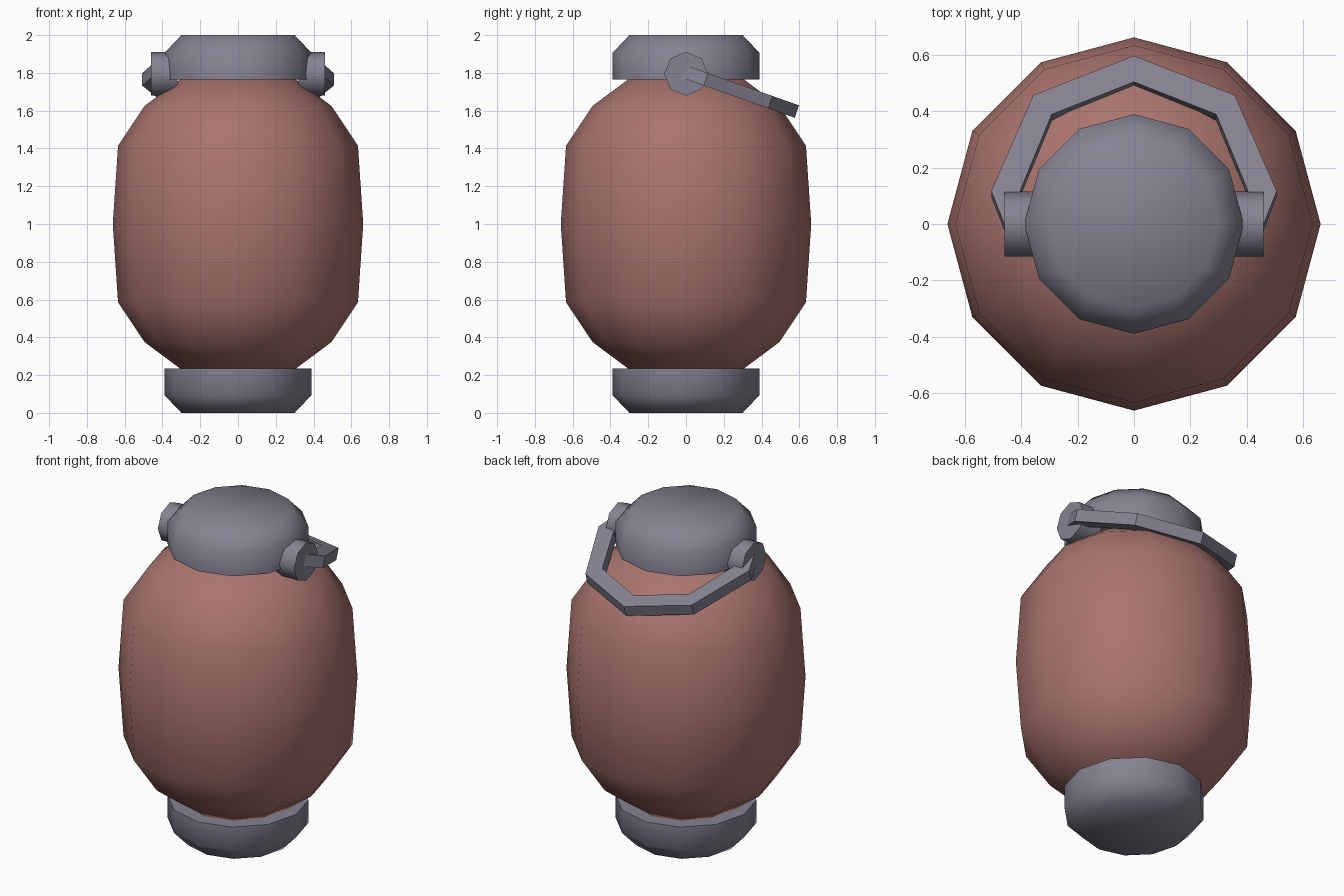
import bpy, bmesh, math
from mathutils import Vector, Matrix

cube = bpy.data.objects.get("Cube")
if cube:
    bpy.data.objects.remove(cube, do_unlink=True)


def material(name, rgb):
    mat = bpy.data.materials.new(name)
    mat.use_nodes = True
    mat.diffuse_color = (*rgb, 1)
    mat.node_tree.nodes["Principled BSDF"].inputs["Base Color"].default_value = (*rgb, 1)
    return mat


def finish(name, bm, mat, angle=None):
    """Turn a bmesh into an object, smooth below the given angle."""
    bmesh.ops.recalc_face_normals(bm, faces=bm.faces)
    mesh = bpy.data.meshes.new(name)
    bm.to_mesh(mesh)
    bm.free()
    mesh.materials.append(mat)
    obj = bpy.data.objects.new(name, mesh)
    bpy.context.collection.objects.link(obj)
    if angle:
        bpy.ops.object.select_all(action='DESELECT')
        obj.select_set(True)
        bpy.context.view_layer.objects.active = obj
        bpy.ops.object.shade_smooth_by_angle(angle=math.radians(angle))
    return obj


def turned(name, profile, sides, mat, matrix=Matrix()):
    """Closed solid turned around z from (radius, height) points."""
    bm = bmesh.new()
    rings = []
    for r, z in profile:
        angles = [2 * math.pi * i / sides for i in range(sides)]
        rings.append([bm.verts.new((r * math.cos(a), r * math.sin(a), z)) for a in angles])
    for low, high in zip(rings, rings[1:]):
        for i in range(sides):
            j = (i + 1) % sides
            bm.faces.new((low[i], low[j], high[j], high[i]))
    bm.faces.new(rings[0])
    bm.faces.new(rings[-1])
    bm.transform(matrix)
    return finish(name, bm, mat, 60)


red = material("dull red", (0.40, 0.175, 0.155))
grey = material("violet grey", (0.24, 0.225, 0.29))

# Barrel-shaped body, symmetric about its middle
lower = [(0.30, 0.23), (0.495, 0.375), (0.635, 0.585)]
upper = [(r, 2 - z) for r, z in reversed(lower)]
turned("body", lower + [(0.663, 1.0)] + upper, 12, red)

# Chamfered caps
cap = [(0.30, 0), (0.39, 0.095), (0.39, 0.235)]
turned("bottom_cap", cap, 12, grey)
turned("top_cap", [(r, 2 - z) for r, z in reversed(cap)], 12, grey)

# Octagonal pivots on both sides of the top cap
for side, sign in (("left", 1), ("right", -1)):
    place = Matrix.Translation((0, 0, 1.795)) @ Matrix.Rotation(sign * math.pi / 2, 4, 'Y')
    turned(side + "_pivot", [(0.116, 0.32), (0.116, 0.46)], 8, grey, place)

# Tilted carrying handle: (outer, inner) plan points from left pivot to the back
half = [((0.445, -0.04), (0.345, -0.04)),
        ((0.507, 0.117), (0.405, 0.117)),
        ((0.358, 0.458), (0.292, 0.390))]
stations = half + [((0, 0.598), (0, 0.505))]
stations += [((-o[0], o[1]), (-i[0], i[1])) for o, i in reversed(half)]
drop = Vector((0, -0.022, -0.066))
bm = bmesh.new()
sections = []
for outer, inner in stations:
    a, b = (Vector((x, y, 1.84 - 0.354 * y)) for x, y in (outer, inner))
    sections.append([bm.verts.new(p) for p in (a, b, b + drop, a + drop)])
for s, t in zip(sections, sections[1:]):
    for i in range(4):
        j = (i + 1) % 4
        bm.faces.new((s[i], s[j], t[j], t[i]))
bm.faces.new(sections[0])
bm.faces.new(sections[-1])
finish("handle", bm, grey)
